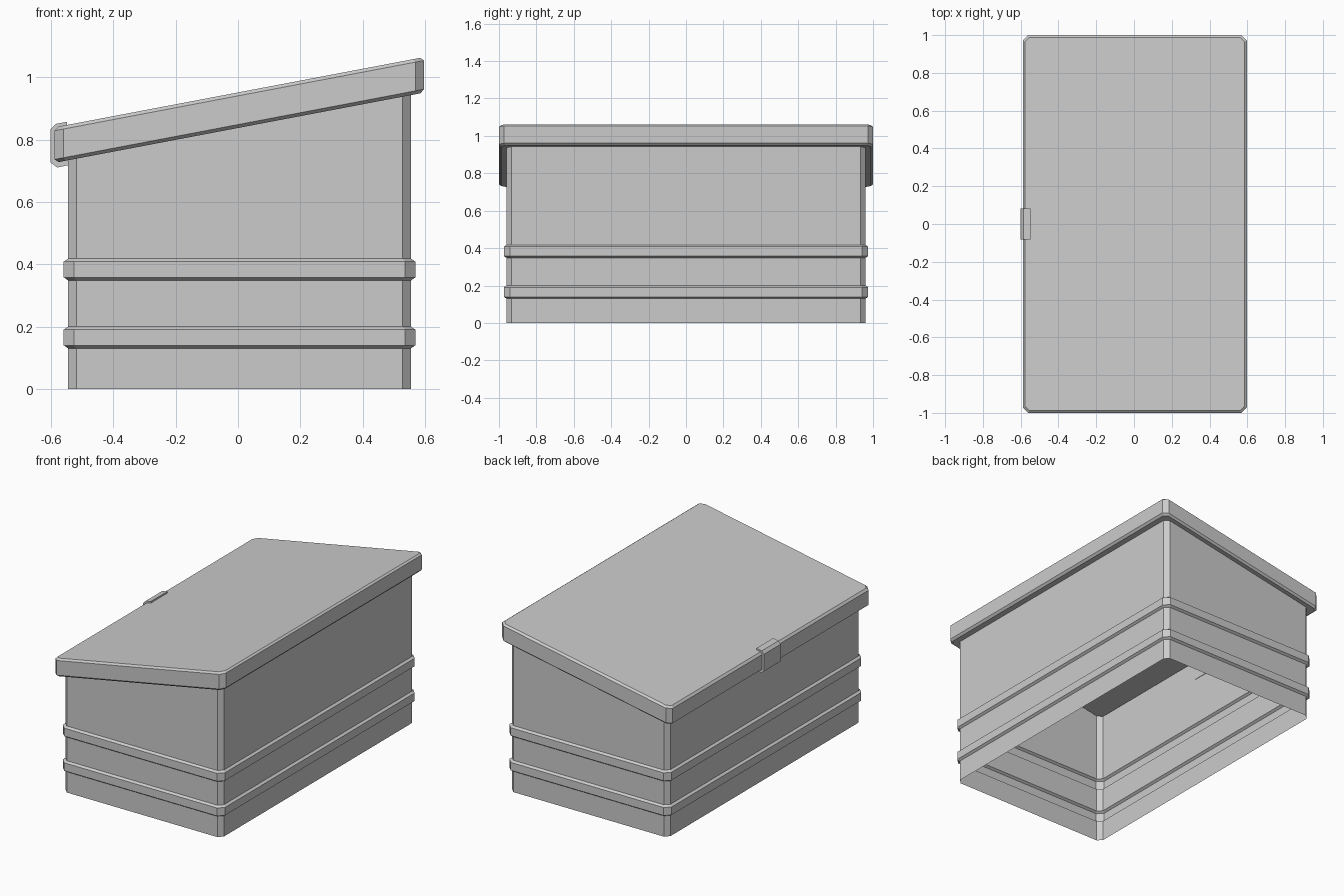
import bpy, bmesh

if "Cube" in bpy.data.objects:
    bpy.data.objects.remove(bpy.data.objects["Cube"])

SLOPE = 0.19


def outline(x0, x1, hy, c, inset=0.0):
    """Rectangle with cut corners, shrunk by inset."""
    x0, x1, hy = x0 + inset, x1 - inset, hy - inset
    c = c - inset * 0.4
    return [(x0 + c, -hy), (x1 - c, -hy), (x1, -hy + c), (x1, hy - c),
            (x1 - c, hy), (x0 + c, hy), (x0, hy - c), (x0, -hy + c)]


def finish(name, bm, flip_check=True):
    bmesh.ops.recalc_face_normals(bm, faces=bm.faces)
    mesh = bpy.data.meshes.new(name)
    bm.to_mesh(mesh)
    bm.free()
    obj = bpy.data.objects.new(name, mesh)
    bpy.context.collection.objects.link(obj)
    return obj


def loft(name, rings, cap_top=False):
    """Skin a stack of rings; each ring is (outline, z, slope)."""
    bm = bmesh.new()
    prev = None
    for pts, z, slope in rings:
        ring = [bm.verts.new((x, y, z + slope * x)) for x, y in pts]
        if prev:
            n = len(ring)
            for i in range(n):
                j = (i + 1) % n
                bm.faces.new((prev[i], prev[j], ring[j], ring[i]))
        prev = ring
    if cap_top:
        bm.faces.new(prev)
    return finish(name, bm)


# Box walls: open-bottomed shell with two raised bands
wall = outline(-0.545, 0.555, 0.96, 0.027)
band = outline(-0.545, 0.555, 0.96, 0.027, -0.014)
rings = [(wall, 0.0, 0)]
for z in (0.13, 0.348):
    rings += [(wall, z, 0), (band, z + 0.01, 0),
              (band, z + 0.06, 0), (wall, z + 0.07, 0)]
rings.append((wall, 0.945, SLOPE))
loft("box_walls", rings)

# Sloping lid: hollow tray with bevelled rims, resting around the walls
lid = (-0.588, 0.597, 1.0, 0.028)
loft("lid", [(wall, 0.837, SLOPE),
             (outline(*lid, 0.012), 0.837, SLOPE),
             (outline(*lid), 0.848, SLOPE),
             (outline(*lid), 0.940, SLOPE),
             (outline(*lid, 0.012), 0.951, SLOPE)], cap_top=True)

# Clasp: small bracket wrapped around the low edge of the lid
profile = [(-0.548, 0.857), (-0.585, 0.850), (-0.601, 0.833), (-0.601, 0.726),
           (-0.580, 0.710), (-0.543, 0.718), (-0.543, 0.735), (-0.580, 0.740),
           (-0.580, 0.835), (-0.548, 0.842)]
bm = bmesh.new()
face = bm.faces.new([bm.verts.new((x, -0.083, z)) for x, z in profile])
ext = bmesh.ops.extrude_face_region(bm, geom=[face], use_keep_orig=True)
moved = [g for g in ext["geom"] if isinstance(g, bmesh.types.BMVert)]
bmesh.ops.translate(bm, verts=moved, vec=(0, 0.166, 0))
finish("clasp", bm)
